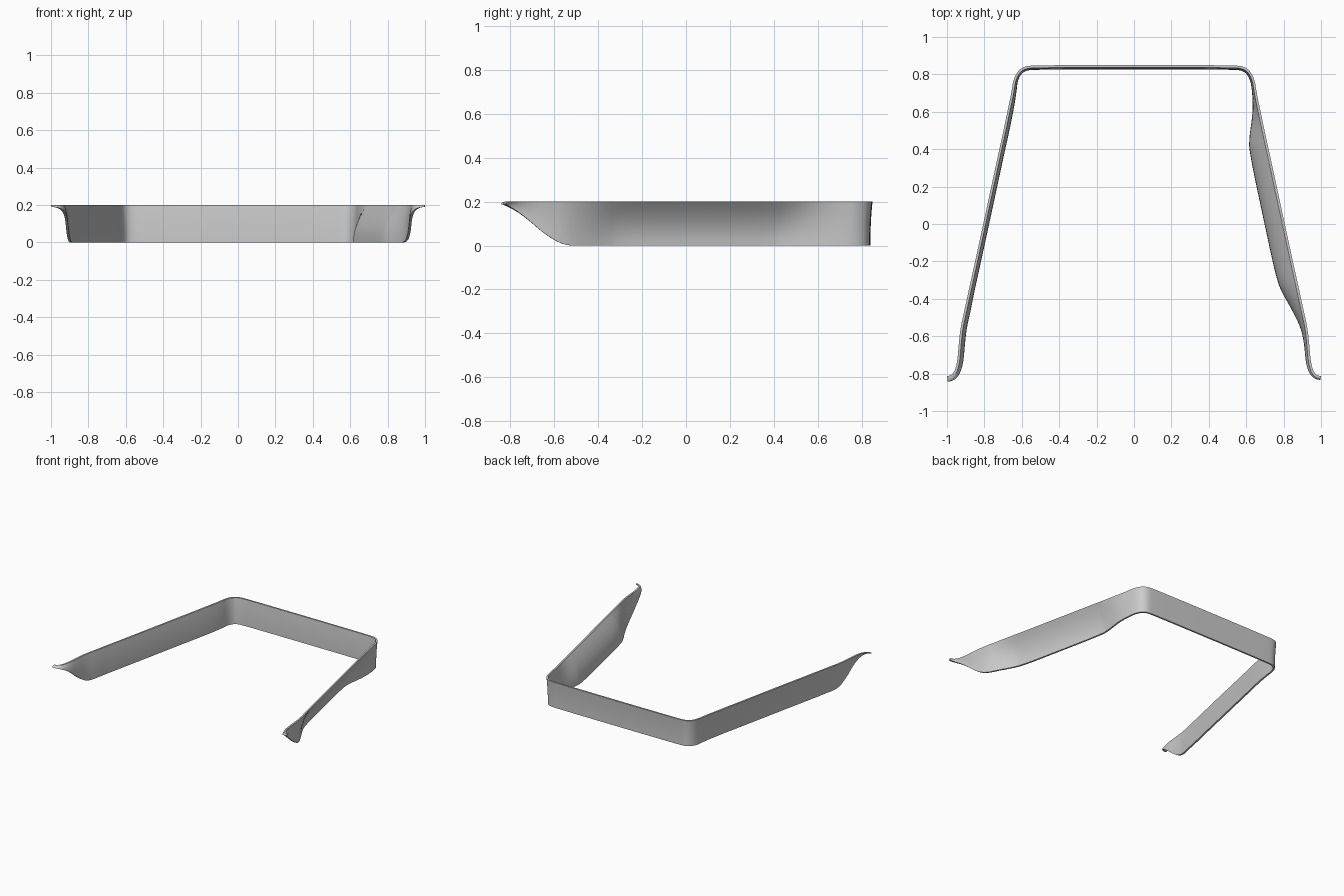
import bpy
import bmesh
from mathutils import Vector

HEIGHT = 0.2
THICKNESS = 0.013
ROWS = 6

old = bpy.data.objects.get("Cube")
if old:
    bpy.data.objects.remove(old)

# Half of the band from front tip to back: top edge x, y, lower edge z,
# then how far the lower edge leans inward on the twisted and plain arms
STATIONS = [
    (1.0, -.813, .19, .008, .017),
    (.978, -.81, .187, .008, .017),
    (.957, -.785, .17, .012, .018),
    (.944, -.73, .13, .014, .02),
    (.937, -.64, .05, .014, .02),
    (.927, -.55, 0, .022, .02),
    (.904, -.45, 0, .046, .02),
    (.885, -.36, 0, .076, .018),
    (.867, -.28, 0, .093, .018),
    (.806, 0, 0, .093, .018),
    (.718, .41, 0, .092, .018),
    (.702, .48, 0, .075, .018),
    (.677, .6, 0, .03, .018),
    (.656, .7, 0, .01, .014),
    (.643, .785, 0, .01, .01),
    (.6, .842, 0, .01, .01),
    (.51, .85, 0, .01, .01),
]


def smooth_path(points, rounds=3):
    """Round a polyline by cutting its corners, keeping both ends."""
    for _ in range(rounds):
        cut = [points[0]]
        for a, b in zip(points, points[1:]):
            cut += [a.lerp(b, .25), a.lerp(b, .75)]
        points = cut + [points[-1]]
    return points


# Full run of the band: twisted arm, back, then the mirrored plain arm
twisted = [Vector((x, y, z, lean)) for x, y, z, lean, _ in STATIONS]
plain = [Vector((-x, y, z, lean)) for x, y, z, _, lean in STATIONS]
path = smooth_path(twisted + plain[::-1])

bm = bmesh.new()
rings = []
for i, p in enumerate(path):
    step = path[min(i + 1, len(path) - 1)] - path[max(i - 1, 0)]
    inward = Vector((-step.y, step.x, 0)).normalized()
    outer, inner = [], []
    for row in range(ROWS + 1):
        t = row / ROWS
        # The wall curves outward as it nears the rim
        spot = Vector((p.x, p.y, p.z + (HEIGHT - p.z) * t))
        spot += inward * p.w * (1 - t * t)
        outer.append(bm.verts.new(spot))
        inner.append(bm.verts.new(spot + inward * THICKNESS))
    rings.append(outer + inner[::-1])

# Skin the rings and close the two tips
count = len(rings[0])
for a, b in zip(rings, rings[1:]):
    for k in range(count):
        n = (k + 1) % count
        bm.faces.new((a[k], a[n], b[n], b[k]))
for ring in (rings[0], rings[-1]):
    for k in range(ROWS):
        bm.faces.new((ring[k], ring[k + 1], ring[-k - 2], ring[-k - 1]))
bmesh.ops.recalc_face_normals(bm, faces=bm.faces)

mesh = bpy.data.meshes.new("curved_band")
bm.to_mesh(mesh)
bm.free()
band = bpy.data.objects.new("curved_band", mesh)
bpy.context.collection.objects.link(band)

# Plain grey finish
grey = bpy.data.materials.new("light_grey")
grey.use_nodes = True
color = (.6, .6, .6, 1)
grey.diffuse_color = color
grey.node_tree.nodes["Principled BSDF"].inputs["Base Color"].default_value = color
mesh.materials.append(grey)

# Smooth walls with crisp rim edges
bpy.ops.object.select_all(action='DESELECT')
band.select_set(True)
bpy.context.view_layer.objects.active = band
bpy.ops.object.shade_smooth_by_angle(angle=.6)
